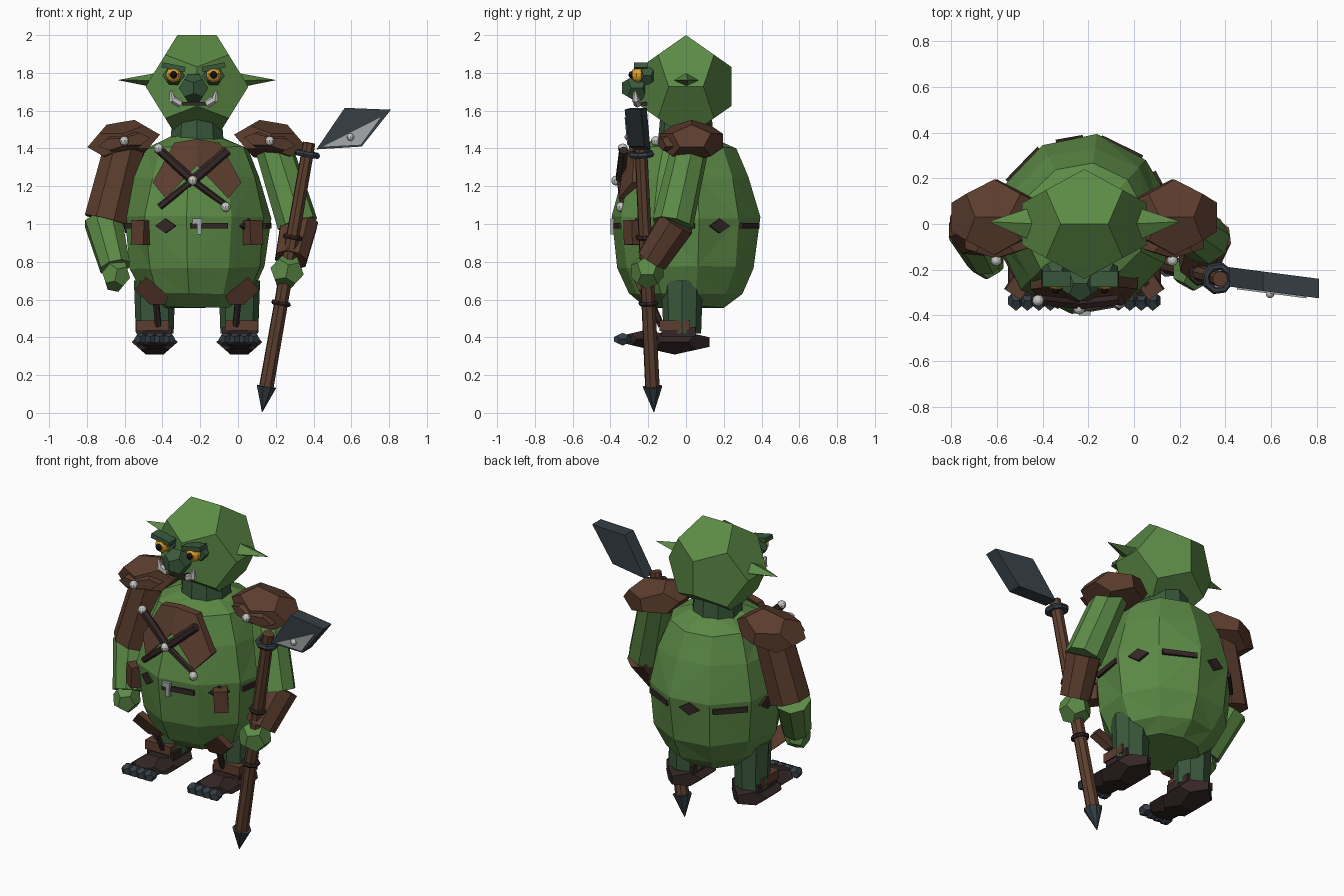
import bpy, bmesh, math, random
from mathutils import Vector, Matrix

if "Cube" in bpy.data.objects:
    bpy.data.objects.remove(bpy.data.objects["Cube"])

random.seed(4)
C = -0.217                     # x of the body's mirror plane
PHI = (1 + 5 ** 0.5) / 2


def lin(h):
    out = []
    for i in (0, 2, 4):
        c = int(h[i:i + 2], 16) / 255
        out.append(c / 12.92 if c <= 0.04045 else ((c + 0.055) / 1.055) ** 2.4)
    return (*out, 1)


def mat(name, h):
    m = bpy.data.materials.new(name)
    m.diffuse_color = lin(h)
    m.use_nodes = True
    m.node_tree.nodes["Principled BSDF"].inputs["Base Color"].default_value = m.diffuse_color
    return m


SKIN = mat("skin green", "5C8A46")
DARK = mat("dark green", "3A593C")
LEATHER = mat("leather brown", "5C3D2E")
HIDE = mat("dark hide", "352626")
WOOD = mat("wood brown", "5E402F")
METAL = mat("dark metal", "353F46")
STEEL = mat("light steel", "A3A8AA")
BONE = mat("bone", "C4C4C2")
AMBER = mat("amber eye", "E0A028")
BLACK = mat("black", "121212")


def finish(bm, name, m, matrix=None):
    if matrix is not None:
        bmesh.ops.transform(bm, matrix=matrix, verts=bm.verts)
    bmesh.ops.recalc_face_normals(bm, faces=bm.faces)
    me = bpy.data.meshes.new(name)
    bm.to_mesh(me)
    bm.free()
    me.materials.append(m)
    ob = bpy.data.objects.new(name, me)
    bpy.context.collection.objects.link(ob)
    return ob


def place(loc, size, rot=(0, 0, 0)):
    r = Matrix.Rotation(rot[2], 4, 'Z') @ Matrix.Rotation(rot[1], 4, 'Y') @ Matrix.Rotation(rot[0], 4, 'X')
    return Matrix.Translation(loc) @ r @ Matrix.Diagonal((*size, 1))


def dodeca(name, m, loc, half, rot=(0, 0, 0)):
    """Dodecahedron with its top edge along x, scaled to the given half sizes."""
    bm = bmesh.new()
    s = (-1, 1)
    pts = [(a, b, c) for a in s for b in s for c in s]
    for a in s:
        for b in s:
            pts += [(a / PHI, 0, b * PHI), (0, a * PHI, b / PHI), (a * PHI, b / PHI, 0)]
    # long axes: z top edge along x, y front edge along z, x side edge along y
    for p in pts:
        bm.verts.new([v / PHI for v in p])
    bmesh.ops.convex_hull(bm, input=bm.verts)
    bmesh.ops.dissolve_limit(bm, angle_limit=0.02, verts=bm.verts, edges=bm.edges)
    return finish(bm, name, m, place(loc, half, rot))


def box(name, m, loc, size, rot=(0, 0, 0)):
    bm = bmesh.new()
    bmesh.ops.create_cube(bm, size=1)
    return finish(bm, name, m, place(loc, size, rot))


def ball(name, m, loc, r):
    bm = bmesh.new()
    bmesh.ops.create_uvsphere(bm, u_segments=10, v_segments=7, radius=r)
    return finish(bm, name, m, Matrix.Translation(loc))


def rod(name, m, a, b, ra, rb, n=8, flat=1):
    """Tapered cylinder from a to b."""
    a, b = Vector(a), Vector(b)
    bm = bmesh.new()
    bmesh.ops.create_cone(bm, cap_ends=True, segments=n, radius1=ra, radius2=rb, depth=(b - a).length)
    q = (b - a).to_track_quat('Z', 'Y').to_matrix().to_4x4()
    return finish(bm, name, m, Matrix.Translation((a + b) / 2) @ q @ Matrix.Diagonal((1, flat, 1, 1)))


def prism(name, m, pts, thick, yfun):
    """Outline in x,z given thickness along y, with its mid surface at yfun(x, z)."""
    bm = bmesh.new()
    rows = [[bm.verts.new((x, yfun(x, z) + d, z)) for x, z in pts] for d in (-thick / 2, thick / 2)]
    n = len(pts)
    bm.faces.new(rows[0])
    bm.faces.new(rows[1][::-1])
    for i in range(n):
        j = (i + 1) % n
        bm.faces.new((rows[0][i], rows[1][i], rows[1][j], rows[0][j]))
    return finish(bm, name, m)


# Round belly: ten-sided, faceted
bm = bmesh.new()
rings = []
for z, r in ((1.46, .14), (1.405, .27), (1.25, .34), (1.035, .395), (.77, .365), (.635, .30), (.56, .21)):
    ring = []
    for k in range(10):
        t = math.radians(-62 + 36 * k)
        rr = r + random.uniform(-.008, .006)
        ring.append(bm.verts.new((C + rr * math.cos(t), rr * math.sin(t), z + random.uniform(-.008, .008))))
    rings.append(ring)
for a, b in zip(rings, rings[1:]):
    for k in range(10):
        j = (k + 1) % 10
        bm.faces.new((a[k], a[j], b[j], b[k]))
bm.faces.new(rings[0])
bm.faces.new(rings[-1])
bmesh.ops.triangulate(bm, faces=[f for f in bm.faces if len(f.verts) == 4])
finish(bm, "belly", SKIN)

# Belt showing as alternating dashes and diamonds
for k in range(10):
    t = math.radians(-80 + 36 * k)
    loc = (C + .373 * math.cos(t), .373 * math.sin(t), .99)
    if k % 2 == 0:
        box("belt_dash", HIDE, loc, (.2, .02, .03), (0, 0, t + math.pi / 2))
    else:
        bm = bmesh.new()
        bmesh.ops.create_cone(bm, cap_ends=True, segments=4, radius1=1, radius2=1, depth=1)
        finish(bm, "belt_diamond", HIDE, place(loc, (.06, .038, .024), (math.pi / 2, 0, t + math.pi / 2)))
box("buckle", STEEL, (-.215, -.39, 1.015), (.05, .02, .03))
box("buckle_tongue", STEEL, (-.205, -.39, .975), (.025, .02, .06))

# Neck and head
rod("neck", DARK, (C, 0, 1.42), (C, 0, 1.64), .15, .13, 10)
dodeca("head", SKIN, (C, 0, 1.728), (.272, .24, .272))
dodeca("nose", DARK, (-.235, -.26, 1.72), (.078, .078, .075))
box("mouth", HIDE, (C - .01, -.225, 1.637), (.14, .06, .02))

for s in (-1, 1):
    def X(d):
        return C + s * d
    side = "right" if s > 0 else "left"
    # Ears, eyes, brows, tusks
    rod(side + "_ear", SKIN, (X(.2), .0, 1.76), (X(.415), .01, 1.762), .085, .002, 4, .5)
    ex = -.235 + s * .106
    dodeca(side + "_eye_socket", DARK, (ex, -.205, 1.785), (.06, .05, .05))
    ball(side + "_eye", AMBER, (ex, -.25, 1.79), .042)
    ball(side + "_pupil", BLACK, (ex, -.284, 1.79), .02)
    box(side + "_brow", DARK, (ex, -.24, 1.83), (.125, .07, .028), (0, -s * .2, 0))
    tx = -.235
    rod(side + "_tusk_base", BONE, (tx + s * .07, -.255, 1.635), (tx + s * .11, -.265, 1.66), .022, .02, 6)
    rod(side + "_tusk_tip", BONE, (tx + s * .11, -.265, 1.65), (tx + s * .12, -.27, 1.705), .022, .008, 6)

    # Shoulder pads with front rim and stud
    dodeca(side + "_shoulder_pad", LEATHER, (X(.388), .03, 1.44), (.195, .165, .1), (0, s * .17, 0))
    dodeca(side + "_pad_rim", LEATHER, (X(.385), -.08, 1.435), (.14, .07, .05), (0, s * .17, 0))
    ball(side + "_pad_stud", BONE, (X(.385), -.16, 1.44), .025)

    # Chest flaps
    prism(side + "_chest_flap", LEATHER,
          [(X(d), z) for d, z in ((0, 1.45), (.12, 1.43), (.235, 1.22), (.165, 1.135), (0, 1.31))], .05,
          lambda x, z: -.375 + (z - 1.13) * .36 + 1.5 * (x - C) ** 2)

    # Belt pouches
    box(side + "_pouch", LEATHER, (X(.293), -.275, .955), (.08, .08, .13), (0, s * -.05, s * .6))

    # Legs, thigh guards, cuffs, boots and claws
    L = X(.224)
    rod(side + "_leg", DARK, (L, -.02, .7), (L, -.02, .42), .11, .1, 8)
    prism(side + "_thigh_guard", LEATHER,
          [(X(d), z) for d, z in ((.33, .65), (.27, .72), (.15, .62), (.17, .575), (.25, .575))], .05,
          lambda x, z: -.2 - (z - .6) * .5)
    rod(side + "_leg_strap", HIDE, (X(.22), -.2, .62), (X(.205), -.13, .46), .018, .018, 6)
    box(side + "_cuff", LEATHER, (X(.235), -.06, .462), (.175, .16, .055))
    dodeca(side + "_boot", HIDE, (L, -.06, .375), (.122, .185, .066))
    box(side + "_boot_ankle", HIDE, (L, -.04, .43), (.18, .18, .05))
    dodeca(side + "_boot_toe", HIDE, (L, -.21, .39), (.11, .13, .05))
    for k in range(4):
        dodeca(side + "_claw", METAL, (L + (k - 1.5) * .05, -.335, .39), (.034, .045, .034))

# Crossed chest bars with studs
hub = (-.24, -.35, 1.23)
for x, z, r in ((-.425, 1.40, .024), (-.055, 1.39, .026), (-.06, 1.095, .018), (-.415, 1.09, .018)):
    rod("chest_bar", HIDE, hub, (x, -.33, z), r, r, 6)
for p in ((-.42, -.335, 1.40), (-.24, -.37, 1.23), (-.065, -.345, 1.09)):
    ball("chest_stud", BONE, p, .026)

# Left side arm: leather sleeve, bare forearm
rod("sleeve", LEATHER, (-.6, .01, 1.4), (-.695, -.02, 1.02), .115, .125, 8)
rod("bare_forearm", SKIN, (-.715, -.02, 1.02), (-.65, -.15, .77), .105, .085, 8)
dodeca("open_hand", SKIN, (-.645, -.165, .73), (.075, .075, .085), (0, .2, 0))

# Right side arm: bare upper arm, leather bracer, gripping hand
rod("bare_upper_arm", SKIN, (.19, .02, 1.4), (.315, -.07, 1.0), .1, .11, 8)
rod("bracer", LEATHER, (.325, -.05, 1.01), (.28, -.18, .81), .105, .09, 8)
dodeca("grip_hand", SKIN, (.26, -.205, .75), (.09, .085, .09), (0, .2, 0))

# Staff with spike and rings
foot, top = Vector((.147, -.177, .12)), Vector((.377, -.24, 1.43))
axis = (top - foot).normalized()
rod("staff", WOOD, foot, top, .04, .034, 8)
rod("spike", METAL, (.128, -.17, .005), foot + axis * .02, .002, .055, 8)


def collar(name, z, major, minor):
    p = foot + (top - foot) * ((z - foot.z) / (top.z - foot.z))
    bpy.ops.mesh.primitive_torus_add(major_radius=major, minor_radius=minor, major_segments=8,
                                     minor_segments=6, location=p,
                                     rotation=axis.to_track_quat('Z', 'Y').to_euler())
    bpy.context.object.name = name
    bpy.context.object.data.materials.append(METAL if z > 1 else HIDE)


collar("staff_collar", 1.37, .055, .017)
collar("upper_grip_ring", .93, .042, .013)
collar("lower_grip_ring", .58, .042, .013)

# Blade: thick slanted plate with a bright edge
prism("blade", METAL, [(.415, 1.395), (.565, 1.615), (.81, 1.605), (.655, 1.41)], .085,
      lambda x, z: -.255 - .13 * (x - .6))
prism("blade_edge", STEEL, [(.45, 1.41), (.755, 1.565), (.65, 1.42)], .008,
      lambda x, z: -.301 - .13 * (x - .6))
ball("blade_stud", BONE, (.595, -.305, 1.46), .02)
